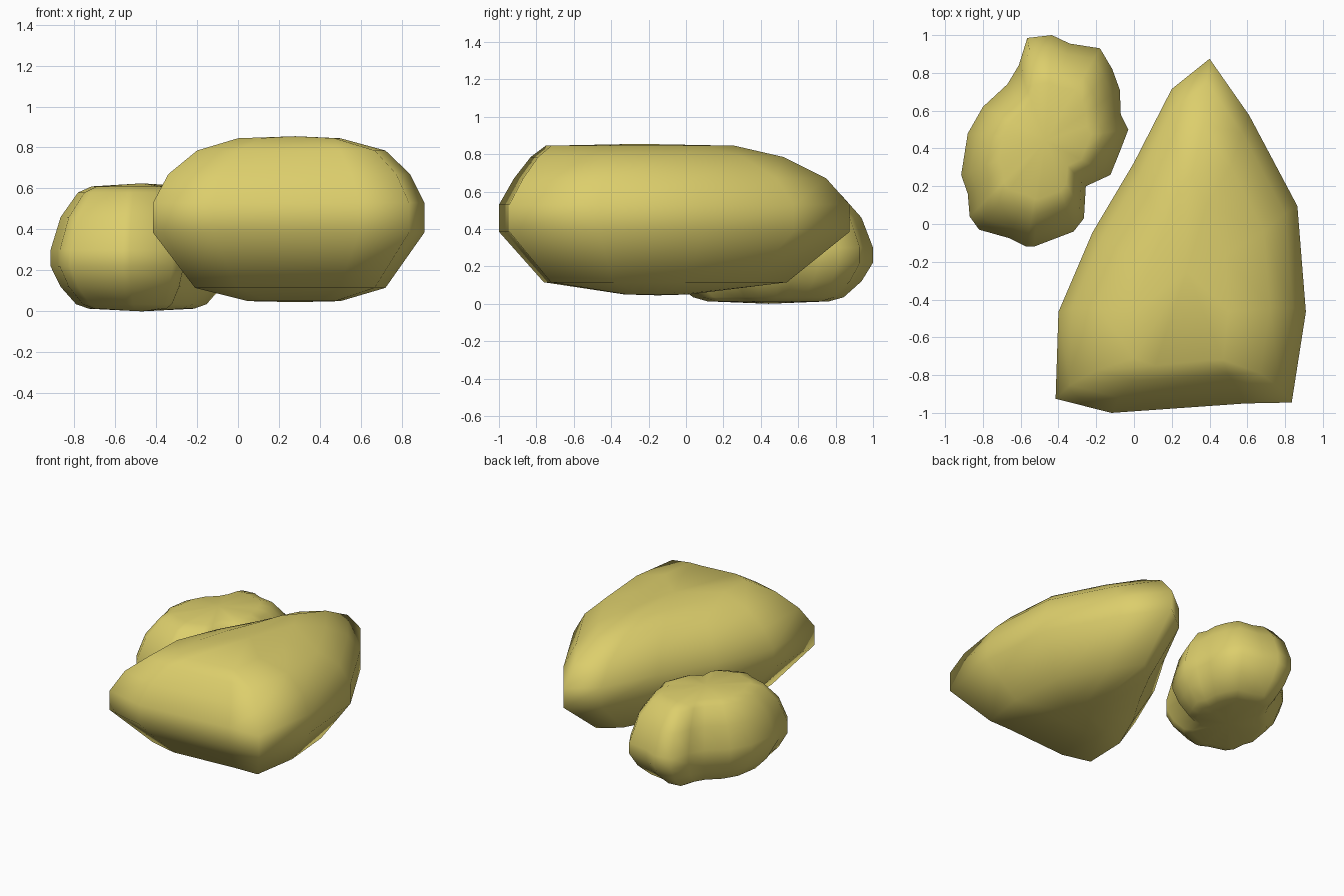
import bpy, bmesh

stone = bpy.data.materials.new("sandy yellow stone")
stone.diffuse_color = (0.72, 0.62, 0.15, 1)


def rock(name, outline, levels, bottom, top):
    """Stack the outline at several heights, each fitted to (z, x0, x1, y0, y1)."""
    xs, ys = [p[0] for p in outline], [p[1] for p in outline]
    ax, bx, ay, by = min(xs), max(xs), min(ys), max(ys)
    bm = bmesh.new()
    rings = []
    for z, x0, x1, y0, y1 in levels:
        rings.append([bm.verts.new((x0 + (x - ax) / (bx - ax) * (x1 - x0),
                                    y0 + (y - ay) / (by - ay) * (y1 - y0), z))
                      for x, y in outline])
    n = len(outline)
    for a, b in zip(rings, rings[1:]):
        for i in range(n):
            j = (i + 1) % n
            bm.faces.new((a[i], a[j], b[j], b[i]))
    # close both ends with a fan
    for ring, co in ((rings[0], bottom), (rings[-1], top)):
        c = bm.verts.new(co)
        for i in range(n):
            bm.faces.new((ring[i], ring[(i + 1) % n], c))
    bmesh.ops.recalc_face_normals(bm, faces=bm.faces)
    for f in bm.faces:
        f.smooth = True
    me = bpy.data.meshes.new(name)
    bm.to_mesh(me)
    bm.free()
    me.materials.append(stone)
    ob = bpy.data.objects.new(name, me)
    bpy.context.collection.objects.link(ob)
    return ob


# Large wedge-shaped boulder
rock("large_rock",
     [(0.40, 0.88), (0.20, 0.72), (0.0, 0.33), (-0.22, -0.04), (-0.40, -0.46),
      (-0.415, -0.92), (-0.12, -0.995), (0.59, -0.945), (0.835, -0.94),
      (0.91, -0.46), (0.865, 0.10), (0.61, 0.58)],
     [(0.05, 0.05, 0.50, -0.33, 0.02),
      (0.115, -0.21, 0.72, -0.76, 0.54),
      (0.385, -0.415, 0.91, -1.0, 0.875),
      (0.53, -0.415, 0.91, -1.0, 0.875),
      (0.67, -0.34, 0.84, -0.92, 0.75),
      (0.785, -0.20, 0.72, -0.83, 0.52),
      (0.845, 0.0, 0.50, -0.75, 0.26)],
     (0.28, -0.15, 0.045), (0.28, -0.25, 0.855))

# Small lumpy rock: same outline shrunk towards its middle at each height
cx, cy = -0.47, 0.44
rings = [(0.013, 0.58), (0.035, 0.72), (0.12, 0.89), (0.22, 1.0), (0.30, 1.0),
         (0.46, 0.89), (0.58, 0.70), (0.61, 0.55)]
rock("small_rock",
     [(-0.565, 0.985), (-0.435, 1.0), (-0.34, 0.955), (-0.18, 0.93), (-0.115, 0.82),
      (-0.075, 0.71), (-0.07, 0.58), (-0.03, 0.50), (-0.08, 0.37), (-0.125, 0.26),
      (-0.255, 0.20), (-0.265, 0.03), (-0.32, -0.04), (-0.53, -0.12), (-0.57, -0.12),
      (-0.66, -0.075), (-0.82, -0.03), (-0.87, 0.04), (-0.88, 0.16), (-0.915, 0.26),
      (-0.88, 0.48), (-0.80, 0.62), (-0.67, 0.74), (-0.61, 0.84)],
     [(z, cx - 0.445 * s, cx + 0.44 * s, cy - 0.56 * s, cy + 0.56 * s) for z, s in rings],
     (cx, cy, 0.0), (cx, cy, 0.625))
